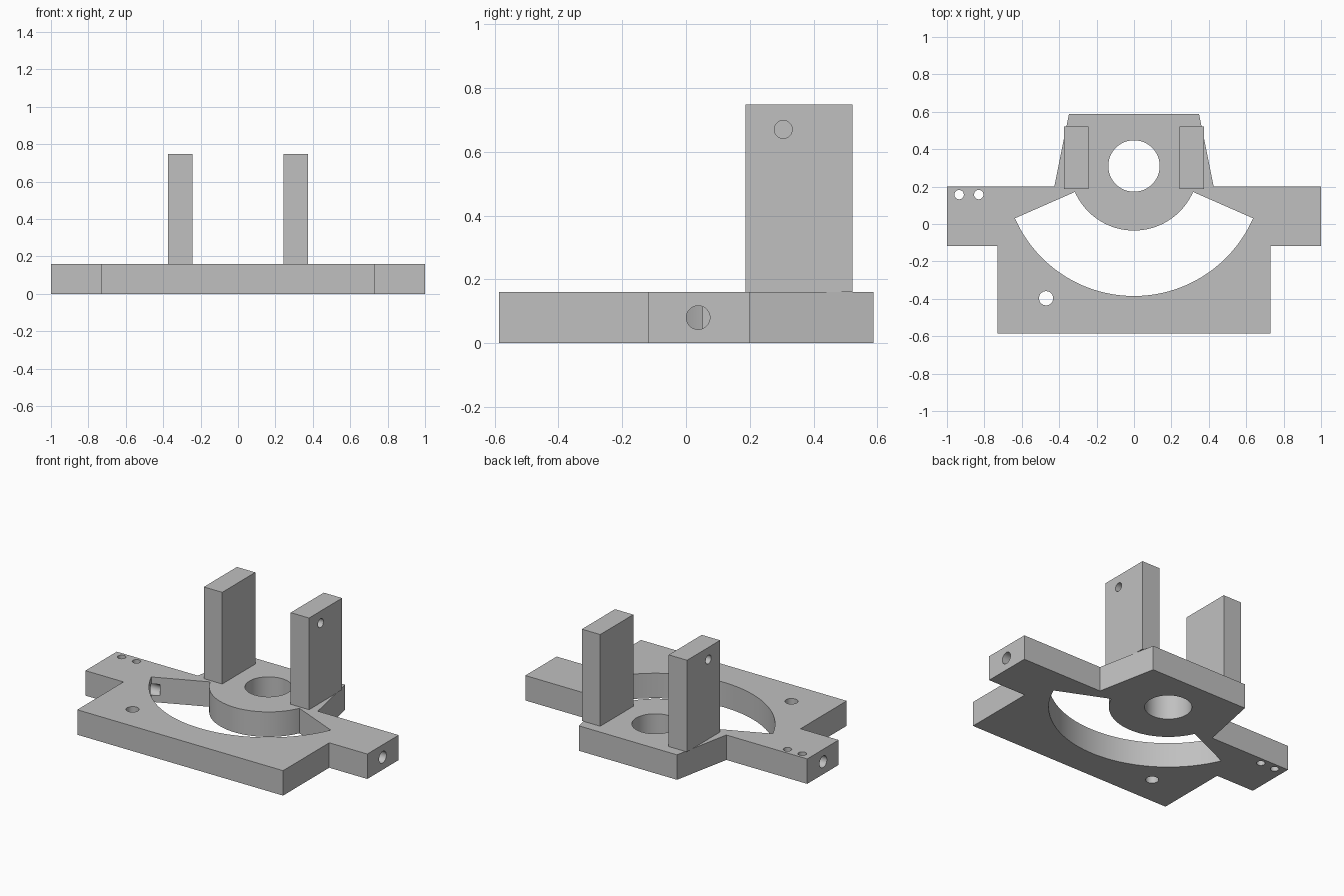
import bpy
import bmesh
from math import cos, sin, pi, radians
from mathutils import Matrix, Vector

default = bpy.data.objects.get("Cube")
if default:
    bpy.data.objects.remove(default, do_unlink=True)

GREY = (0.53, 0.53, 0.53, 1)
THICK = 0.16
HUB = Vector((0, 0.31))

material = bpy.data.materials.new("plain grey")
material.use_nodes = True
material.diffuse_color = GREY
material.node_tree.nodes["Principled BSDF"].inputs["Base Color"].default_value = GREY


def prism(name, points, z0, z1):
    """Extrude a flat outline from z0 up to z1."""
    bm = bmesh.new()
    face = bm.faces.new([bm.verts.new((x, y, z0)) for x, y in points])
    top = bmesh.ops.extrude_face_region(bm, geom=[face])["geom"]
    bmesh.ops.translate(bm, vec=(0, 0, z1 - z0),
                        verts=[v for v in top if isinstance(v, bmesh.types.BMVert)])
    bmesh.ops.recalc_face_normals(bm, faces=bm.faces)
    mesh = bpy.data.meshes.new(name)
    bm.to_mesh(mesh)
    bm.free()
    mesh.materials.append(material)
    obj = bpy.data.objects.new(name, mesh)
    bpy.context.collection.objects.link(obj)
    return obj


def arc(centre, radius, start, end, steps):
    angles = [start + (end - start) * i / steps for i in range(steps + 1)]
    return [(centre[0] + radius * cos(a), centre[1] + radius * sin(a)) for a in angles]


def drill(name, x, y, radius):
    """Vertical cutter that passes right through the plate."""
    return prism(name, arc((x, y), radius, 0, 2 * pi, 48)[:-1], -0.1, THICK + 0.1)


def side_drill(name, x0, x1, y, z, radius):
    """Cutter lying along x."""
    obj = prism(name, arc((0, 0), radius, 0, 2 * pi, 48)[:-1], min(x0, x1), max(x0, x1))
    obj.data.transform(Matrix.Translation((0, y, z)) @ Matrix.Rotation(pi / 2, 4, 'Y'))
    return obj


def activate(obj):
    bpy.ops.object.select_all(action='DESELECT')
    obj.select_set(True)
    bpy.context.view_layer.objects.active = obj


def cut(obj, cutters):
    activate(obj)
    for cutter in cutters:
        cutter.hide_render = True
        mod = obj.modifiers.new("cut", 'BOOLEAN')
        mod.operation = 'DIFFERENCE'
        mod.solver = 'EXACT'
        mod.object = cutter
        bpy.ops.object.modifier_apply(modifier=mod.name)
        bpy.data.objects.remove(cutter, do_unlink=True)
    bpy.ops.object.shade_smooth_by_angle(angle=radians(30))


# Base plate: wide foot, two side arms and a tapered back
half = [(0.73, -0.586), (0.73, -0.118), (1, -0.118), (1, 0.2), (0.426, 0.2), (0.348, 0.588)]
base = prism("base_plate", half + [(-x, y) for x, y in reversed(half)], 0, THICK)

# Curved slot around the hub, hub bore, mounting holes and arm end bores
a, b = radians(-156.3), radians(-23.7)
slot = prism("slot_cutter", arc(HUB, 0.695, a, b, 72) + arc(HUB, 0.345, b, a, 72),
             -0.1, THICK + 0.1)
cutters = [slot, drill("bore_cutter", HUB.x, HUB.y, 0.1375),
           drill("foot_hole_cutter", -0.47, -0.397, 0.038)]
cutters += [drill("arm_hole_cutter", x, 0.157, 0.025) for x in (-0.935, -0.83)]
cutters += [side_drill("arm_bore_cutter", s * 0.59, s * 1.1, 0.038, 0.08, 0.037)
            for s in (1, -1)]
cut(base, cutters)

# Two upright posts, each with a blind hole in its outer face
for side, name in ((1, "left_post"), (-1, "right_post")):
    inner, outer = side * 0.243, side * 0.373
    post = prism(name, [(inner, 0.187), (outer, 0.187), (outer, 0.522), (inner, 0.522)],
                 THICK, 0.748)
    cut(post, [side_drill("post_hole_cutter", side * 0.3, side * 0.5, 0.305, 0.67, 0.028)])
